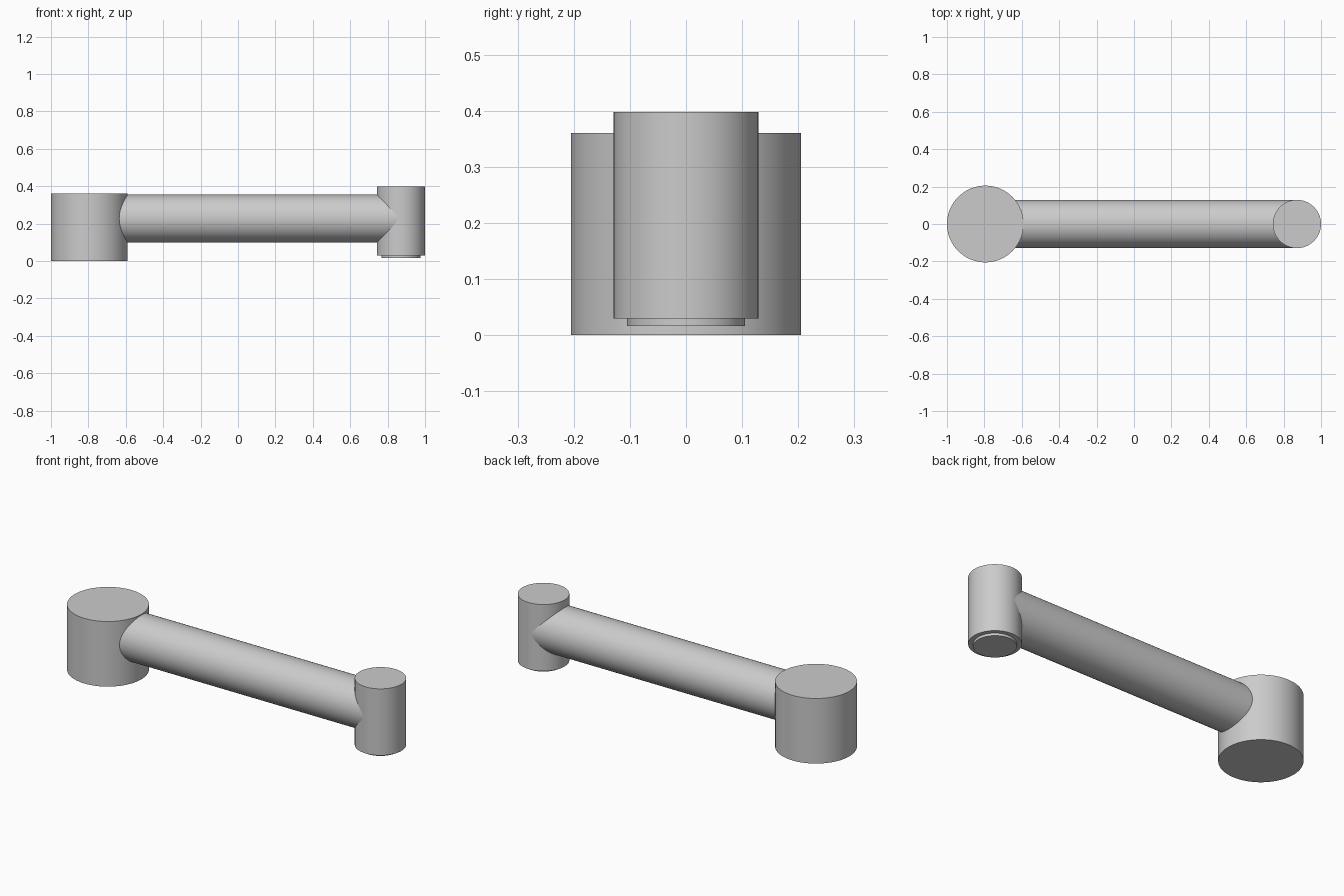
import bpy
import math

cube = bpy.data.objects.get("Cube")
if cube:
    bpy.data.objects.remove(cube, do_unlink=True)

grey = bpy.data.materials.new("light_grey")
grey.use_nodes = True
colour = (0.6, 0.6, 0.6, 1)
grey.diffuse_color = colour
grey.node_tree.nodes["Principled BSDF"].inputs["Base Color"].default_value = colour


def cylinder(name, radius, start, length, along_x=False):
    """Cylinder that starts at a point and runs along z, or along x."""
    x, y, z = start
    centre = (x + length / 2, y, z) if along_x else (x, y, z + length / 2)
    turn = (0, math.pi / 2, 0) if along_x else (0, 0, 0)
    bpy.ops.mesh.primitive_cylinder_add(
        vertices=96, radius=radius, depth=length, location=centre, rotation=turn)
    obj = bpy.context.object
    obj.name = name
    obj.data.materials.append(grey)
    bpy.ops.object.shade_smooth_by_angle(angle=math.radians(30))
    return obj


BASE_X, TIP_X = -0.795, 0.871

# Wide post at one end
cylinder("base_post", 0.205, (BASE_X, 0, 0), 0.36)

# Slim post at the other end, with a shallow foot below it
cylinder("tip_post", 0.129, (TIP_X, 0, 0.03), 0.368)
cylinder("tip_foot", 0.105, (TIP_X, 0, 0.016), 0.016)

# Round arm joining the two posts
cylinder("arm", 0.128, (BASE_X, 0, 0.227), TIP_X - BASE_X, along_x=True)
